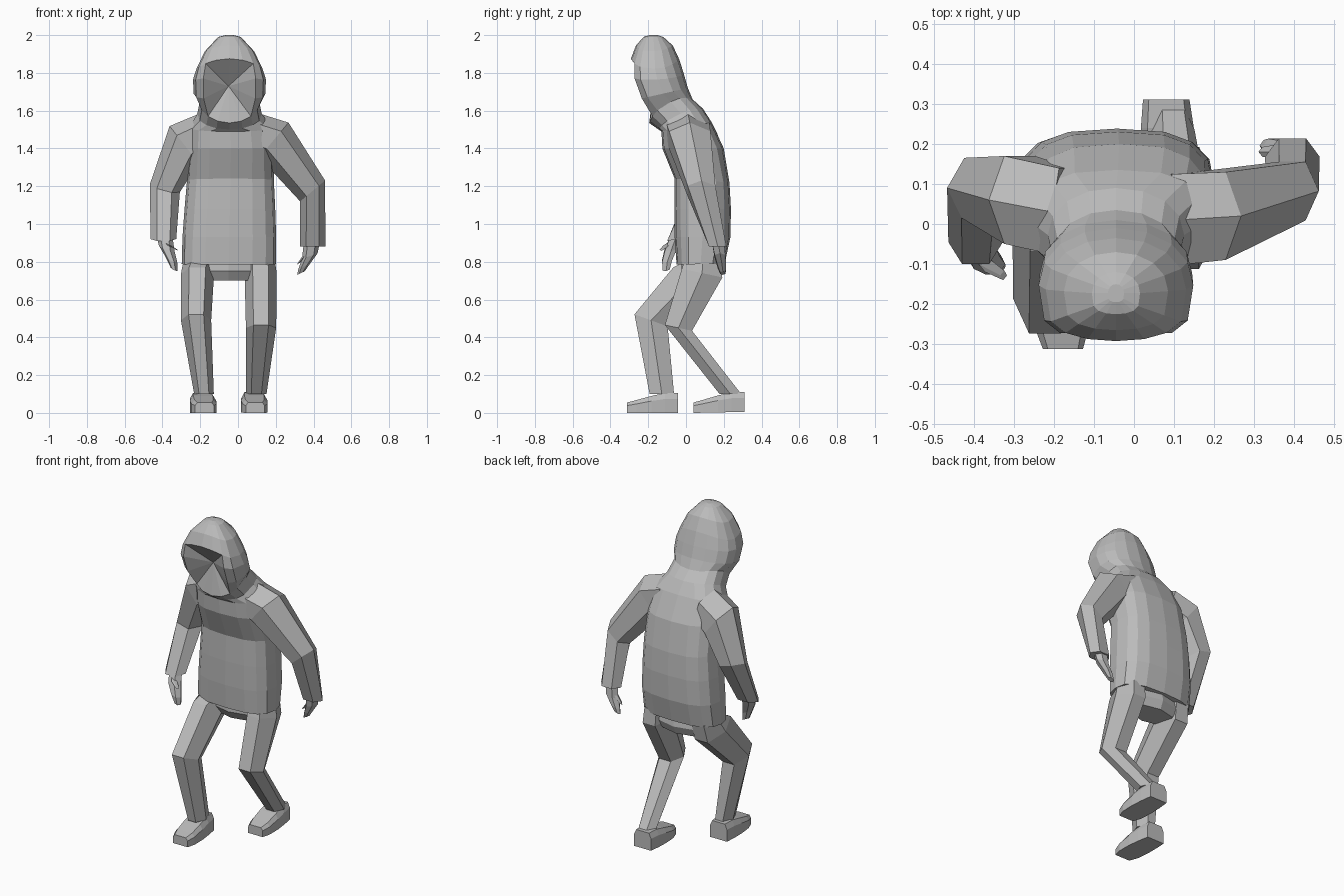
import bpy, bmesh
from math import sin, cos, pi, radians, copysign
from mathutils import Vector, Matrix

cube = bpy.data.objects.get("Cube")
if cube:
    bpy.data.objects.remove(cube)

grey = bpy.data.materials.new("plain grey")
grey.use_nodes = True
grey.diffuse_color = (0.5, 0.5, 0.5, 1)
grey.node_tree.nodes["Principled BSDF"].inputs["Base Color"].default_value = grey.diffuse_color


def loft(name, rings, skip=(), apex=None):
    """Skin a list of point rings; skipped faces leave a hole that is fanned to the apex."""
    bm = bmesh.new()
    rows = [[bm.verts.new(p) for p in ring] for ring in rings]
    n = len(rows[0])
    for k in range(len(rows) - 1):
        for j in range(n):
            if (k, j) not in skip:
                m = (j + 1) % n
                bm.faces.new((rows[k][j], rows[k][m], rows[k + 1][m], rows[k + 1][j]))
    bm.faces.new(rows[0])
    bm.faces.new(rows[-1])
    bmesh.ops.delete(bm, geom=[v for v in bm.verts if not v.link_faces], context='VERTS')
    if apex:
        tip = bm.verts.new(apex)
        for e in [e for e in bm.edges if e.is_boundary]:
            bm.faces.new((e.verts[0], e.verts[1], tip))
    bmesh.ops.recalc_face_normals(bm, faces=bm.faces)
    mesh = bpy.data.meshes.new(name)
    bm.to_mesh(mesh)
    bm.free()
    mesh.materials.append(grey)
    obj = bpy.data.objects.new(name, mesh)
    bpy.context.collection.objects.link(obj)


def limb(name, sections, sides=6):
    """Tube through sections (x, y, z, x radius, y radius, roll, pitch)."""
    rings = []
    for x, y, z, rx, ry, roll, pitch in sections:
        turn = Matrix.Rotation(radians(-roll), 3, 'Y') @ Matrix.Rotation(radians(pitch), 3, 'X')
        rings.append([Vector((x, y, z)) + turn @ Vector((rx * cos(t), 1.1 * ry * sin(t), 0))
                      for t in (2 * pi * i / sides for i in range(sides))])
    loft(name, rings)


def shoe(name, x, toe, lift, yaw):
    """Blocky shoe; stations run from toe to heel (distance, half width, height)."""
    rings = []
    for d, w, h in ((0, .05, .055), (.05, .066, .068), (.13, .07, .09), (.2, .066, .105), (.27, .058, .105)):
        base, mid = lift * d, x + yaw * (d - .13)
        outline = ((-1, 0), (1, 0), (1, .7), (.75, 1), (-.75, 1), (-1, .7))
        rings.append([(mid + w * u, toe + d, base + h * v) for u, v in outline])
    loft(name, rings)


# Hooded jacket: front height, back height, front y, back y, centre x, half width, side droop
jacket = (
    (.785, .79, -.05, .205, -.048, .25, 0),
    (.93, .93, -.06, .235, -.046, .248, 0),
    (1.08, 1.08, -.062, .238, -.043, .24, 0),
    (1.24, 1.22, -.06, .23, -.04, .23, 0),
    (1.40, 1.40, -.125, .20, -.037, .225, 0),
    (1.49, 1.54, -.13, .135, -.04, .215, 0),
    (1.50, 1.61, -.145, .09, -.045, .17, -.03),
    (1.535, 1.66, -.195, .035, -.045, .158, -.05),
    (1.66, 1.72, -.255, .01, -.045, .19, 0),
    (1.78, 1.79, -.295, -.01, -.045, .193, .02),
    (1.875, 1.87, -.292, -.035, -.045, .175, .05),
    (1.945, 1.945, -.265, -.07, -.045, .13, .03),
    (1.99, 1.99, -.225, -.12, -.045, .06, 0),
    (2.0, 2.0, -.195, -.15, -.045, .02, 0),
)
SIDES = 16
rings = []
for zf, zb, yf, yb, cx, hw, droop in jacket:
    body = zf < 1.495
    power = .72 if body else .95
    ring = []
    for i in range(SIDES):
        c, s = cos(2 * pi * i / SIDES), sin(2 * pi * i / SIDES)
        # the hood is squarer towards the face
        depth = copysign(abs(s) ** (.5 if s < 0 and not body else power), s)
        back = (depth + 1) / 2
        ring.append((cx + hw * copysign(abs(c) ** power, c),
                     yf + (yb - yf) * back,
                     zf + (zb - zf) * back - droop * c * c))
    rings.append(ring)
face_hole = {(k, j) for k in (7, 8, 9) for j in (10, 11, 12, 13)}
loft("hooded_jacket", rings, face_hole, (-.05, -.17, 1.73))

# Sleeves
limb("left_sleeve", (
    (.08, .01, 1.48, .11, .12, 75, 0),
    (.19, .02, 1.445, .12, .115, 50, 0),
    (.395, .082, 1.175, .086, .077, 40, 0),
    (.395, .168, .88, .068, .048, 0, 0)))
limb("right_sleeve", (
    (-.17, .03, 1.48, .11, .115, -72, 0),
    (-.285, .06, 1.42, .125, .115, -52, 0),
    (-.387, .09, 1.19, .082, .08, -15, 10),
    (-.395, -.045, .92, .068, .058, 0, 10)))

# Hands with thumbs
limb("left_hand", (
    (.39, .17, .90, .042, .034, 0, 0),
    (.38, .18, .83, .044, .03, 20, 0),
    (.35, .19, .775, .034, .024, 25, 0),
    (.333, .195, .74, .022, .015, 25, 0)))
limb("left_thumb", (
    (.365, .18, .85, .02, .018, 30, 0),
    (.32, .18, .79, .011, .011, 30, 0)), 4)
limb("right_hand", (
    (-.39, -.05, .94, .042, .036, 0, 10),
    (-.377, -.08, .87, .044, .034, -20, 10),
    (-.352, -.10, .81, .034, .028, -25, 10),
    (-.338, -.105, .76, .02, .02, -25, 10)))
limb("right_thumb", (
    (-.37, -.10, .89, .02, .018, -30, 10),
    (-.325, -.128, .865, .011, .011, -40, 10)), 4)

# Trousers
limb("pelvis", (
    (-.05, .08, .84, .20, .09, 0, 0),
    (-.05, .085, .75, .20, .10, 0, 0),
    (-.05, .09, .70, .15, .075, 0, 0)), 8)
limb("left_trouser_leg", (
    (.115, .09, .81, .08, .10, 0, 0),
    (.12, .085, .74, .085, .115, 0, -12),
    (.122, -.04, .45, .08, .077, 0, -12),
    (.097, .235, .10, .054, .06, 0, 0)))
limb("right_trouser_leg", (
    (-.205, .085, .80, .085, .10, 0, 0),
    (-.215, .045, .73, .088, .125, 0, -20),
    (-.222, -.185, .49, .08, .098, 0, -20),
    (-.18, -.128, .10, .052, .068, 0, 0)))

# Shoes
shoe("left_shoe", .086, .04, .02, -.04)
shoe("right_shoe", -.185, -.312, .0, -.06)
